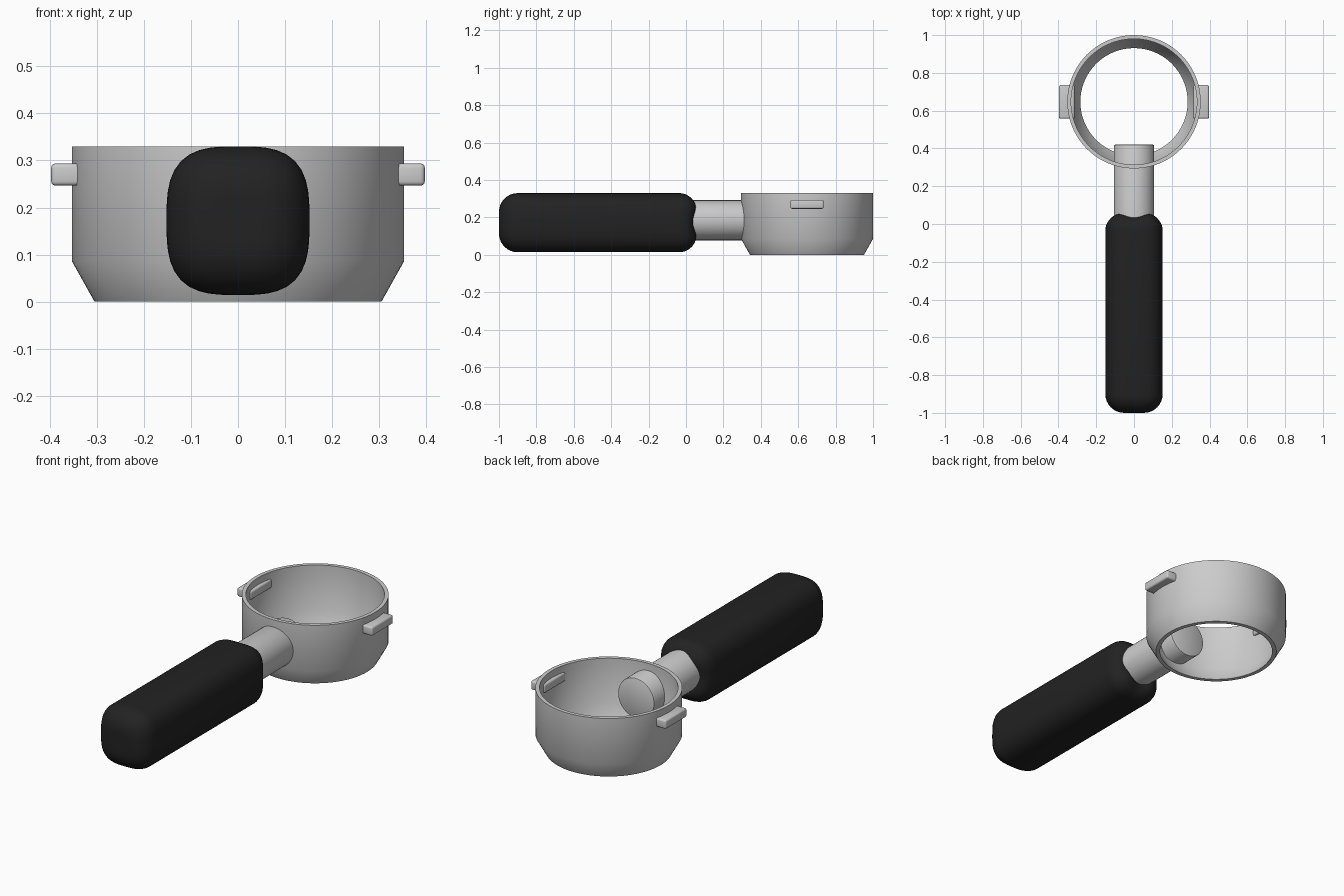
import bpy, bmesh, math
from math import sin, cos, pi

if "Cube" in bpy.data.objects:
    bpy.data.objects.remove(bpy.data.objects["Cube"])

CY = 0.647   # centre of the basket ring along y


def make(name, bm, angle=30):
    bmesh.ops.recalc_face_normals(bm, faces=bm.faces)
    me = bpy.data.meshes.new(name)
    bm.to_mesh(me)
    bm.free()
    ob = bpy.data.objects.new(name, me)
    bpy.context.collection.objects.link(ob)
    bpy.ops.object.select_all(action='DESELECT')
    ob.select_set(True)
    bpy.context.view_layer.objects.active = ob
    bpy.ops.object.shade_smooth_by_angle(angle=math.radians(angle))
    return ob


def loft(bm, rings, closed=False):
    """Bridge point rings into a skin, with end caps unless closed."""
    vs = [[bm.verts.new(p) for p in r] for r in rings]
    n = len(vs[0])
    pairs = list(zip(vs, vs[1:])) + ([(vs[-1], vs[0])] if closed else [])
    for a, b in pairs:
        for i in range(n):
            j = (i + 1) % n
            bm.faces.new((a[i], a[j], b[j], b[i]))
    if not closed:
        bm.faces.new(vs[0])
        bm.faces.new(vs[-1])


# basket ring: open at top and bottom, chamfered towards the base
profile = [(0.305, 0), (0.353, 0.086), (0.353, 0.33),
           (0.333, 0.33), (0.333, 0.09), (0.284, 0)]
N = 96
bm = bmesh.new()
loft(bm, [[(r * cos(2 * pi * i / N), CY + r * sin(2 * pi * i / N), z)
           for i in range(N)] for r, z in profile], closed=True)
make("basket_ring", bm, 31)

# locking tabs on both sides, passing through the wall
for side, label in ((1, "right"), (-1, "left")):
    bm = bmesh.new()
    bmesh.ops.create_cube(bm, size=1)
    for v in bm.verts:
        v.co = (side * 0.356 + v.co.x * 0.082, CY + v.co.y * 0.178,
                0.27 + v.co.z * 0.047)
    bmesh.ops.bevel(bm, geom=bm.edges[:], offset=0.009, segments=3,
                    profile=0.5, affect='EDGES')
    make("locking_tab_" + label, bm, 40)

# neck: solid rod from inside the handle into the basket
N = 48
bm = bmesh.new()
loft(bm, [[(r * cos(2 * pi * i / N), y, 0.185 + r * sin(2 * pi * i / N))
           for i in range(N)]
          for y, r in ((-0.1, 0.107), (0.413, 0.107), (0.418, 0.105), (0.42, 0.101))])
make("neck", bm)


# handle: rounded-square sections with soft ends, slightly wavy at the neck
def section(y, inset, wave=0.0):
    pts = []
    for i in range(48):
        a = 2 * pi * i / 48
        c, s = cos(a), sin(a)
        k = (abs(c) ** 3.1 + abs(s) ** 3.1) ** (-1 / 3.1)
        pts.append((c * k * (0.152 - inset), y - wave * cos(4 * a),
                    0.172 + s * k * (0.158 - inset)))
    return pts


rings = [section(-1.0, 0.14), section(-1.0, 0.115)]
steps = 8
for i in range(steps + 1):
    a = pi / 2 * i / steps
    rings.append(section(-0.9 - 0.1 * cos(a), 0.1 - 0.1 * sin(a)))
for i in range(steps + 1):
    a = pi / 2 * i / steps
    rings.append(section(-0.035 + 0.082 * sin(a), 0.065 * (1 - cos(a)), 0.007 * sin(a)))
rings += [section(0.035, 0.085, 0.004), section(0.02, 0.12)]
bm = bmesh.new()
loft(bm, rings)
handle = make("handle", bm, 60)
black = bpy.data.materials.new("black_grip")
black.diffuse_color = (0.016, 0.016, 0.016, 1)
black.use_nodes = True
black.node_tree.nodes["Principled BSDF"].inputs["Base Color"].default_value = black.diffuse_color
handle.data.materials.append(black)
